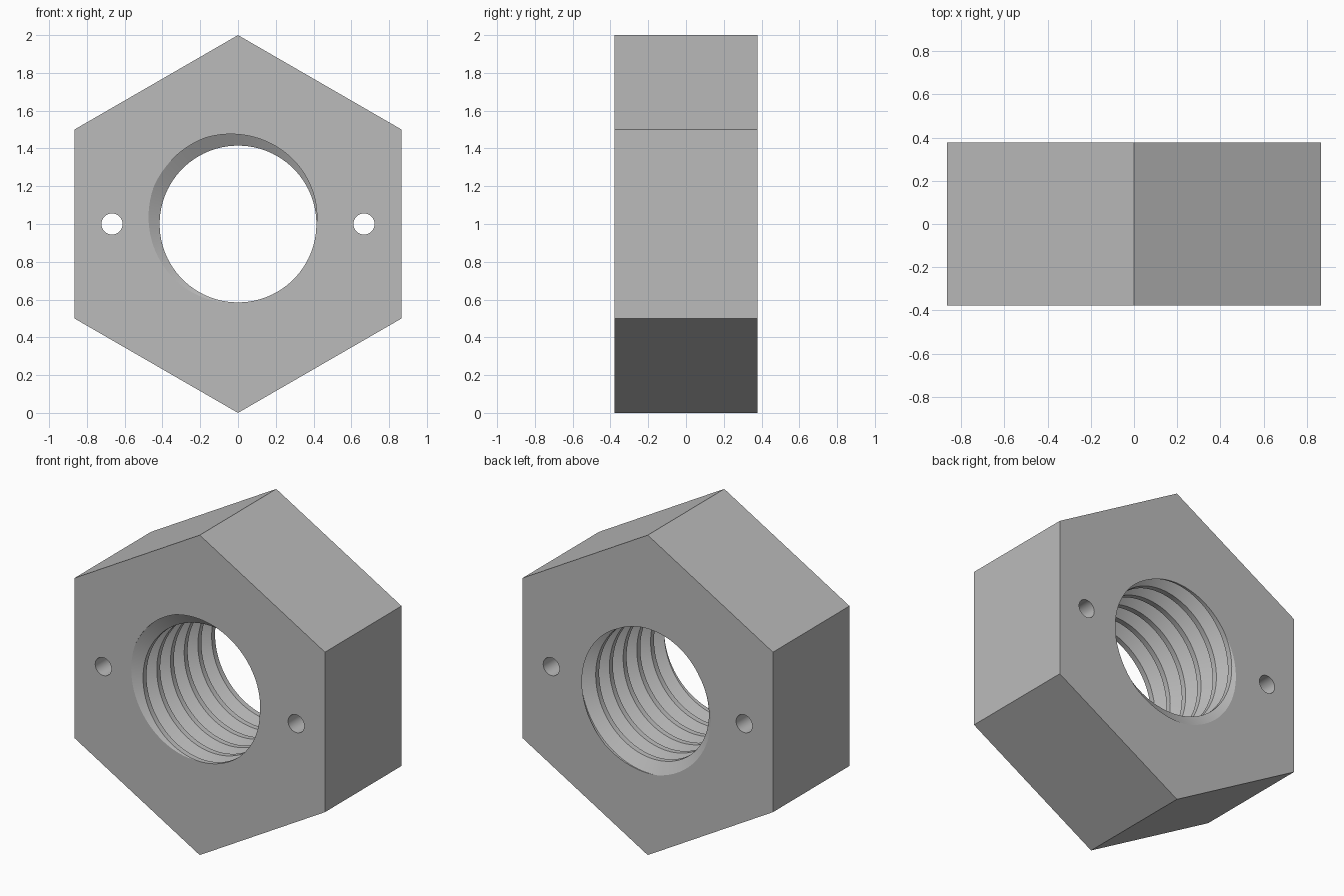
import bpy
import bmesh
from math import cos, sin, pi, radians

if "Cube" in bpy.data.objects:
    bpy.data.objects.remove(bpy.data.objects["Cube"])

HALF = 0.378            # half of the nut's thickness
CENTRE = 1.0            # height of the bore axis
PITCH = 0.1355
CREST, ROOT = 0.415, 0.488
STEPS = 96              # segments per thread turn

steel = bpy.data.materials.new("grey steel")
steel.use_nodes = True
steel.diffuse_color = (0.5, 0.5, 0.5, 1)
steel.node_tree.nodes["Principled BSDF"].inputs["Base Color"].default_value = (0.5, 0.5, 0.5, 1)

bm = bmesh.new()


def polar(r, angle, y, x=0.0):
    return bm.verts.new((x + r * cos(angle), y, CENTRE + r * sin(angle)))


def prism_walls(r, sides, x=0.0, turn=0.0):
    """Side walls of a prism running through the nut."""
    rings = [[polar(r, turn + 2 * pi * i / sides, y, x) for i in range(sides)]
             for y in (-HALF, HALF)]
    for i in range(sides):
        j = (i + 1) % sides
        bm.faces.new((rings[0][i], rings[0][j], rings[1][j], rings[1][i]))


# Threaded bore: one thread profile swept along a helix, then trimmed flat
profile = [(0.745, CREST), (0.995, CREST), (1.3075, ROOT), (1.4325, ROOT), (1.745, CREST)]
previous = None
for k in range(-3 * STEPS, 7 * STEPS + 1):
    angle = -2 * pi * k / STEPS
    row = [polar(r, angle, -HALF + PITCH * (u + k / STEPS)) for u, r in profile]
    if previous:
        for a in range(len(row) - 1):
            bm.faces.new((previous[a], previous[a + 1], row[a + 1], row[a]))
    previous = row
bmesh.ops.remove_doubles(bm, verts=bm.verts[:], dist=1e-5)
for side in (-1, 1):
    bmesh.ops.bisect_plane(bm, geom=bm.verts[:] + bm.edges[:] + bm.faces[:], dist=1e-6,
                           plane_co=(0, side * HALF, 0), plane_no=(0, side, 0),
                           clear_outer=True)
bmesh.ops.remove_doubles(bm, verts=bm.verts[:], dist=1e-5)

# Hexagonal outside and the two small through holes
prism_walls(1.0, 6, turn=pi / 2)
for x in (-0.667, 0.667):
    prism_walls(0.056, 32, x=x)

# Flat end faces, filled around the openings
for side in (-1, 1):
    rim = [e for e in bm.edges if e.is_boundary
           and all(abs(v.co.y - side * HALF) < 1e-4 for v in e.verts)]
    bmesh.ops.triangle_fill(bm, edges=rim, use_beauty=True, normal=(0, side, 0))

bmesh.ops.recalc_face_normals(bm, faces=bm.faces[:])
for face in bm.faces:
    face.smooth = True

mesh = bpy.data.meshes.new("hex_nut")
bm.to_mesh(mesh)
bm.free()
mesh.set_sharp_from_angle(angle=radians(20))
mesh.materials.append(steel)
nut = bpy.data.objects.new("hex_nut", mesh)
bpy.context.scene.collection.objects.link(nut)
